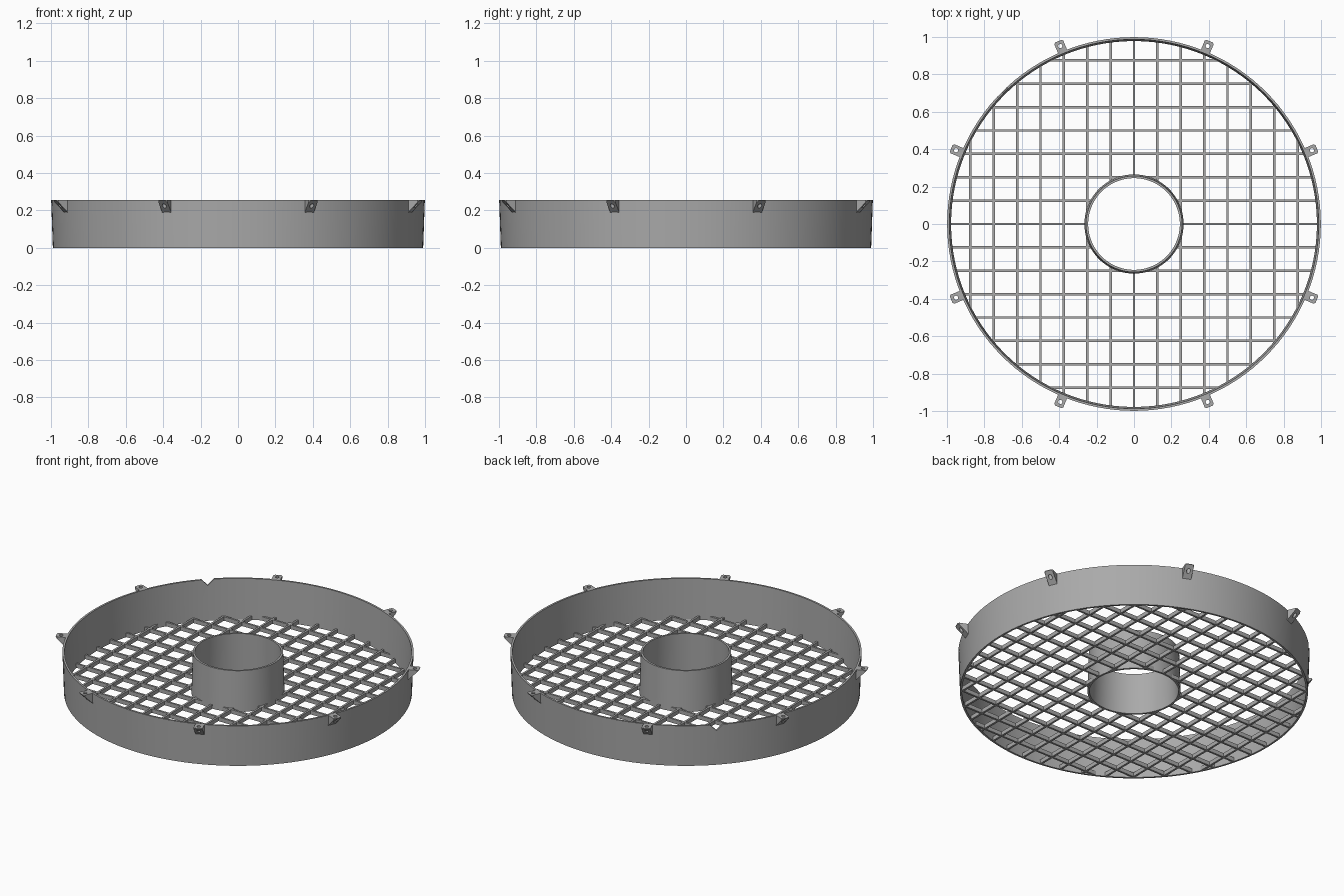
import bpy
import bmesh
from math import sqrt, pi, sin, cos, radians
from mathutils import Matrix, Vector

HEIGHT = 0.255
SEGMENTS = 128

if "Cube" in bpy.data.objects:
    bpy.data.objects.remove(bpy.data.objects["Cube"])

gray = bpy.data.materials.new("plain gray")
gray.use_nodes = True
gray.diffuse_color = (0.4, 0.4, 0.4, 1)
gray.node_tree.nodes["Principled BSDF"].inputs["Base Color"].default_value = (0.4, 0.4, 0.4, 1)


def make_object(name, bm):
    bmesh.ops.recalc_face_normals(bm, faces=bm.faces)
    mesh = bpy.data.meshes.new(name)
    bm.to_mesh(mesh)
    bm.free()
    mesh.materials.append(gray)
    obj = bpy.data.objects.new(name, mesh)
    bpy.context.collection.objects.link(obj)
    return obj


def lathe(name, profile):
    """Closed (radius, z) profile turned round the z axis."""
    bm = bmesh.new()
    rings = []
    for i in range(SEGMENTS):
        a = 2 * pi * i / SEGMENTS
        rings.append([bm.verts.new((r * cos(a), r * sin(a), z)) for r, z in profile])
    n = len(profile)
    for i in range(SEGMENTS):
        here, there = rings[i], rings[(i + 1) % SEGMENTS]
        for j in range(n):
            k = (j + 1) % n
            bm.faces.new((here[j], there[j], there[k], here[k]))
    return make_object(name, bm)


def cut(obj, cutter):
    """Subtract the cutter, keep the result, drop the cutter."""
    cutter.hide_render = True
    mod = obj.modifiers.new("cut", 'BOOLEAN')
    mod.operation = 'DIFFERENCE'
    mod.solver = 'EXACT'
    mod.object = cutter
    graph = bpy.context.evaluated_depsgraph_get()
    mesh = bpy.data.meshes.new_from_object(obj.evaluated_get(graph))
    obj.modifiers.clear()
    obj.data = mesh
    bpy.data.objects.remove(cutter)


def smooth(obj):
    bpy.ops.object.select_all(action='DESELECT')
    obj.select_set(True)
    bpy.context.view_layer.objects.active = obj
    bpy.ops.object.shade_smooth_by_angle(angle=radians(30))


# Outer wall, flaring slightly upward, with one V notch in its rim
wall = lathe("outer_wall", [(0.978, 0), (0.99, 0), (0.999, HEIGHT), (0.987, HEIGHT)])
bm = bmesh.new()
bmesh.ops.create_cube(bm, size=1, matrix=(
    Matrix.Rotation(radians(135), 4, 'Z') @ Matrix.Translation((0.99, 0, HEIGHT))
    @ Matrix.Rotation(radians(45), 4, 'X') @ Matrix.Diagonal((0.1, 0.052, 0.052, 1))))
cut(wall, make_object("notch_cutter", bm))
smooth(wall)

# Central tube, narrowing slightly upward
smooth(lathe("center_tube", [(0.253, 0), (0.265, 0), (0.257, HEIGHT), (0.245, HEIGHT)]))

# Grille bars, trimmed to the wall and to the tube
BAR_WIDTH, BAR_HEIGHT, SPACING = 0.0125, 0.025, 0.125


def add_bars(name, turn):
    bm = bmesh.new()
    for i in range(-7, 8):
        x = i * SPACING
        end = sqrt(0.982 ** 2 - x * x)
        start = sqrt(max(0, 0.259 ** 2 - x * x))
        spans = [(start, end), (-end, -start)] if start else [(-end, end)]
        for a, b in spans:
            place = Matrix.Translation((x, (a + b) / 2, BAR_HEIGHT / 2))
            size = Matrix.Diagonal((BAR_WIDTH, b - a, BAR_HEIGHT, 1))
            bmesh.ops.create_cube(bm, size=1, matrix=turn @ place @ size)
    make_object(name, bm)


add_bars("grille_bars_lengthwise", Matrix.Identity(4))
add_bars("grille_bars_crosswise", Matrix.Rotation(pi / 2, 4, 'Z'))

# Mounting tab: wedge with a sloping underside and a vertical hole
half = [(0.992, 0.026), (1.05, 0.026), (1.058, 0.018)]
outline = half + [(r, -w) for r, w in reversed(half)]
bm = bmesh.new()
top = [bm.verts.new((r, w, HEIGHT)) for r, w in outline]
low = [bm.verts.new((r, w, HEIGHT - 0.003 - (1.058 - r))) for r, w in outline]
bm.faces.new(top)
bm.faces.new(low[::-1])
for i in range(len(top)):
    k = (i + 1) % len(top)
    bm.faces.new((top[i], low[i], low[k], top[k]))
tab = make_object("mounting_tab_1", bm)

bm = bmesh.new()
bmesh.ops.create_cone(bm, cap_ends=True, segments=24, radius1=0.011, radius2=0.011,
                      depth=0.3, matrix=Matrix.Translation((1.03, 0, HEIGHT)))
cut(tab, make_object("hole_cutter", bm))
smooth(tab)

# Eight tabs spaced evenly round the rim
tab.rotation_euler.z = pi / 8
for i in range(1, 8):
    copy = bpy.data.objects.new(f"mounting_tab_{i + 1}", tab.data)
    copy.rotation_euler.z = pi / 8 + i * pi / 4
    bpy.context.collection.objects.link(copy)
